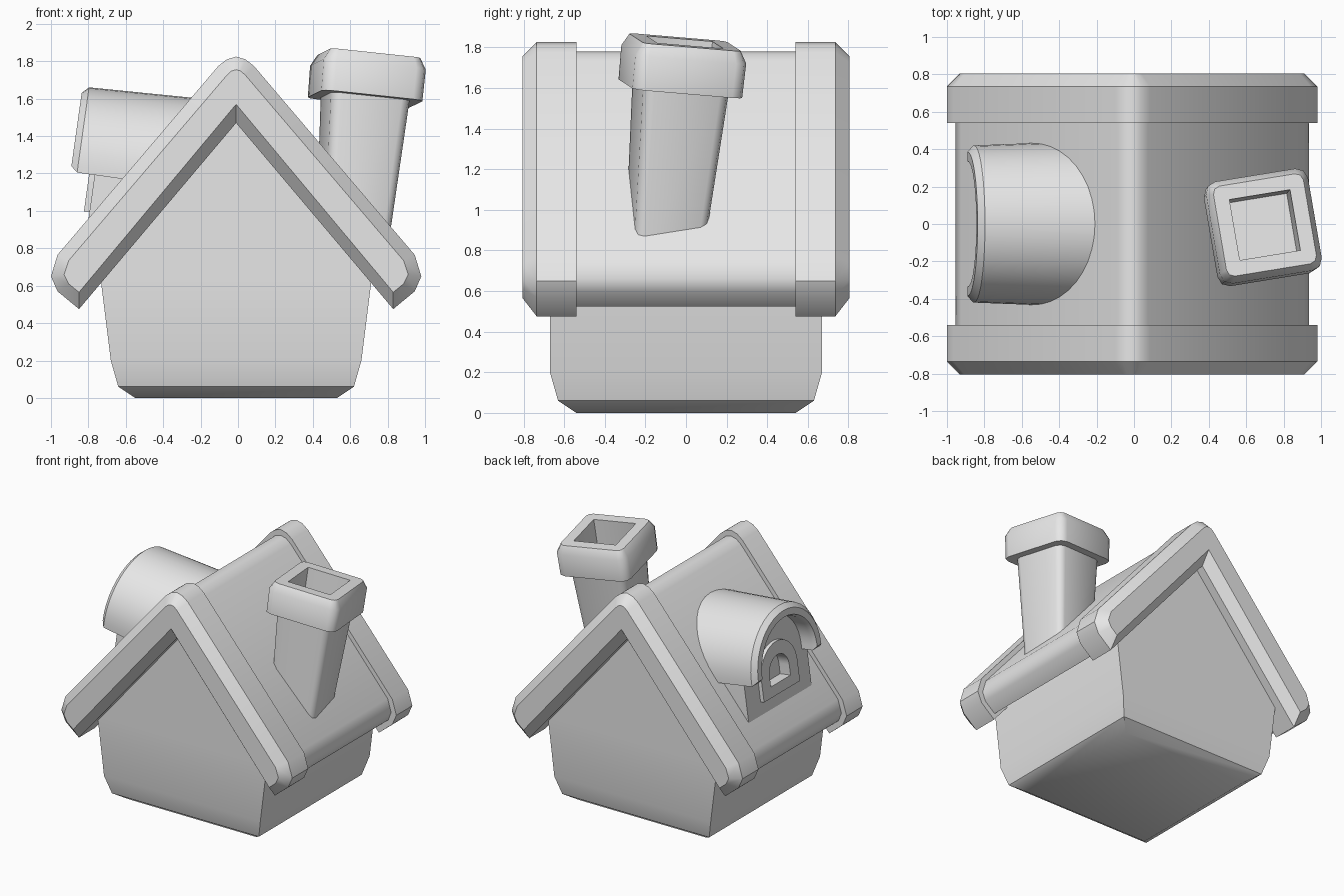
import bpy, bmesh, math
from mathutils import Matrix, Vector

if "Cube" in bpy.data.objects:
    bpy.data.objects.remove(bpy.data.objects["Cube"], do_unlink=True)

mat = bpy.data.materials.new("plain grey")
mat.use_nodes = True
GREY = (0.8, 0.8, 0.8, 1)
mat.diffuse_color = GREY
mat.node_tree.nodes["Principled BSDF"].inputs["Base Color"].default_value = GREY

CX = -0.01  # house centre line


def loft(name, loops, matrix=Matrix(), angle=40):
    """Skin equal-length closed loops in order and cap both ends."""
    bm = bmesh.new()
    rings = [[bm.verts.new(matrix @ Vector(p)) for p in loop] for loop in loops]
    n = len(rings[0])
    for a, b in zip(rings, rings[1:]):
        for i in range(n):
            j = (i + 1) % n
            bm.faces.new((a[i], a[j], b[j], b[i]))
    bm.faces.new(rings[0])
    bm.faces.new(rings[-1])
    bmesh.ops.remove_doubles(bm, verts=bm.verts, dist=0.0005)
    bmesh.ops.recalc_face_normals(bm, faces=bm.faces)
    mesh = bpy.data.meshes.new(name)
    bm.to_mesh(mesh)
    bm.free()
    mesh.materials.append(mat)
    obj = bpy.data.objects.new(name, mesh)
    bpy.context.collection.objects.link(obj)
    bpy.ops.object.select_all(action='DESELECT')
    obj.select_set(True)
    bpy.context.view_layer.objects.active = obj
    bpy.ops.object.shade_smooth_by_angle(angle=math.radians(angle))
    return obj


# House body: stacked rectangles closing to a ridge
def rect(hx, hy, z):
    return [(CX + sx * hx, sy * hy, z) for sx, sy in ((-1, -1), (1, -1), (1, 1), (-1, 1))]


loft("house_body", [rect(0.54, 0.54, 0), rect(0.63, 0.63, 0.06), rect(0.67, 0.67, 0.2),
                    rect(0.725, 0.67, 0.64), rect(0, 0.67, 1.55)])


# Roof pieces: half profiles (ridge, eave, underside apex) mirrored in x
def gable(half, y):
    right = [(CX + x, y, z) for x, z in half]
    left = [(CX - x, y, z) for x, z in half[-2:0:-1]]
    return right + left


FULL = [(0, 1.825), (0.05, 1.81), (0.095, 1.775), (0.955, 0.765), (0.99, 0.65),
        (0.955, 0.57), (0.84, 0.475), (0, 1.47)]
INSET = [(0, 1.755), (0.025, 1.748), (0.05, 1.725), (0.895, 0.735), (0.92, 0.66),
         (0.895, 0.61), (0.84, 0.565), (0, 1.57)]
MAIN = [(0, 1.78), (0.045, 1.768), (0.085, 1.735), (0.915, 0.76), (0.945, 0.66),
        (0.92, 0.595), (0.835, 0.525), (0, 1.52)]

loft("main_roof", [gable(MAIN, -0.56), gable(MAIN, 0.56)])
for name, s in (("front_roof_trim", -1), ("back_roof_trim", 1)):
    loft(name, [gable(INSET, s * 0.805), gable(FULL, s * 0.735), gable(FULL, s * 0.54)])


# Chimney: leaning, tapered, with a hollow cap
def rounded_square(side, r, z):
    pts = []
    for k in range(4):
        c = Matrix.Rotation(k * math.pi / 2, 3, 'Z') @ Vector((side / 2 - r, side / 2 - r, 0))
        for t in (0, 45, 90):
            a = k * math.pi / 2 + math.radians(t)
            pts.append((c.x + r * math.cos(a), c.y + r * math.sin(a), z))
    return pts


lean = Vector((0, 0, 1)).rotation_difference(Vector((0.09, 0.1, 1))).to_matrix().to_4x4()
chimney = Matrix.Translation((0.70, -0.005, 1.825)) @ lean @ Matrix.Rotation(math.radians(9.5), 4, 'Z')
loft("chimney_shaft", [rounded_square(0.34, 0.04, -1.1), rounded_square(0.43, 0.05, -0.2)], chimney, 50)
loft("chimney_cap", [rounded_square(0.55, 0.06, -0.23), rounded_square(0.555, 0.06, -0.06),
                     rounded_square(0.49, 0.04, 0), rounded_square(0.33, 0.001, 0),
                     rounded_square(0.33, 0.001, -0.2)], chimney, 50)


# Dormer: local x runs into the house, tilted slightly down
def arch(r, base, x, centre=0.0, steps=20):
    arc = [(x, r * math.cos(math.pi * i / steps), centre + r * math.sin(math.pi * i / steps))
           for i in range(steps + 1)]
    return [(x, r, base)] + arc + [(x, -r, base)]


def band(outer, inner, base, x):
    return arch(outer, base, x, 0.04) + arch(inner, base, x, 0.04)[::-1]


dormer = Matrix.Translation((-0.895, 0, 1.21)) @ Matrix.Rotation(math.radians(8), 4, 'Y')
loft("dormer_roof", [band(0.385, 0.335, 0.03, 0), band(0.42, 0.32, 0, 0.035),
                     band(0.45, 0.35, 0, 0.8)], dormer)
# Dormer wall with raised frame and recessed window in one skin
loft("dormer_wall_and_window", [
    arch(0.385, -0.4, 0.7), arch(0.385, -0.4, 0.13),
    arch(0.22, -0.2, 0.13, -0.04), arch(0.22, -0.2, 0.10, -0.04),
    arch(0.12, -0.12, 0.10, -0.04), arch(0.12, -0.12, 0.19, -0.04)], dormer)
